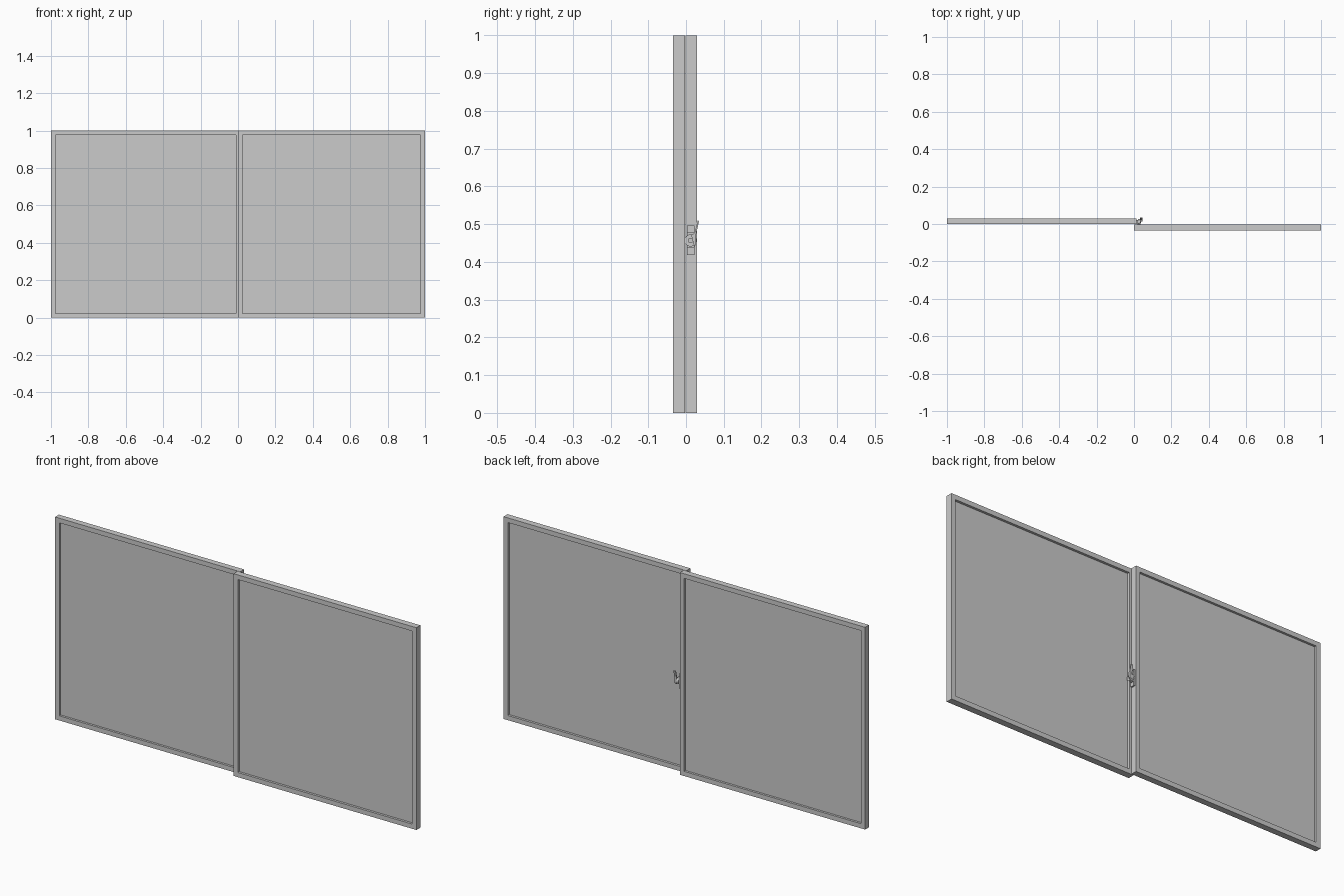
import bpy, bmesh, math
from mathutils import Matrix

if "Cube" in bpy.data.objects:
    bpy.data.objects.remove(bpy.data.objects["Cube"])


def new_object(name, bm):
    bmesh.ops.recalc_face_normals(bm, faces=bm.faces)
    mesh = bpy.data.meshes.new(name)
    bm.to_mesh(mesh)
    bm.free()
    ob = bpy.data.objects.new(name, mesh)
    bpy.context.collection.objects.link(ob)
    return ob


def box(name, x0, x1, y0, y1, z0, z1):
    bm = bmesh.new()
    bmesh.ops.create_cube(bm, size=1)
    for v in bm.verts:
        v.co = ((x0, x1)[v.co.x > 0], (y0, y1)[v.co.y > 0], (z0, z1)[v.co.z > 0])
    return new_object(name, bm)


def extrude_yz(name, points, x0, x1):
    """Closed outline in y,z extruded along x."""
    bm = bmesh.new()
    face = bm.faces.new([bm.verts.new((x0, y, z)) for y, z in points])
    ext = bmesh.ops.extrude_face_region(bm, geom=[face])
    for g in ext["geom"]:
        if isinstance(g, bmesh.types.BMVert):
            g.co.x = x1
    return new_object(name, bm)


def disc(name, x0, x1, y, z, r, sides=24):
    bm = bmesh.new()
    m = Matrix.Translation(((x0 + x1) / 2, y, z)) @ Matrix.Rotation(math.pi / 2, 4, 'Y')
    bmesh.ops.create_cone(bm, cap_ends=True, segments=sides, radius1=r, radius2=r,
                          depth=x1 - x0, matrix=m)
    return new_object(name, bm)


def sash(name, x0, x1, y0, y1, w=0.023):
    # square-cut frame ring
    bm = bmesh.new()
    rings = []
    for y in (y0, y1):
        for d in (0, w):
            rings.append([bm.verts.new((x, y, z)) for x, z in
                          ((x0 + d, d), (x1 - d, d), (x1 - d, 1 - d), (x0 + d, 1 - d))])
    fo, fi, bo, bi = rings
    for a, b in ((fo, fi), (bo, bi), (fo, bo), (fi, bi)):
        for i in range(4):
            j = (i + 1) % 4
            bm.faces.new((a[i], a[j], b[j], b[i]))
    new_object(name + "_frame", bm)
    # thin pane set in the middle of the frame
    mid = (y0 + y1) / 2
    box(name + "_pane", x0 + w, x1 - w, mid - 0.004, mid + 0.004, w, 1 - w)


# sliding sashes: left one behind, right one in front
sash("left_sash", -1, 0.013, -0.001, 0.029)
sash("right_sash", 0, 1, -0.0345, -0.003)

# latch on the end of the rear sash
for name, z0, z1 in (("lower_latch_tab", 0.419, 0.44), ("upper_latch_tab", 0.477, 0.497)):
    box(name, 0.012, 0.02, 0.002, 0.022, z0, z1)
box("latch_base", 0.012, 0.024, 0.002, 0.022, 0.438, 0.479)
disc("latch_body", 0.022, 0.034, 0.012, 0.457, 0.016)
disc("latch_pivot", 0.033, 0.038, 0.012, 0.457, 0.007, 16)
box("latch_nose", 0.02, 0.034, -0.005, 0.003, 0.449, 0.466)

# finger lever rising from the body
extrude_yz("latch_lever", [(0.014, 0.471), (0.022, 0.44), (0.026, 0.445), (0.027, 0.475),
                           (0.0345, 0.508), (0.031, 0.51), (0.023, 0.477)], 0.033, 0.045)
